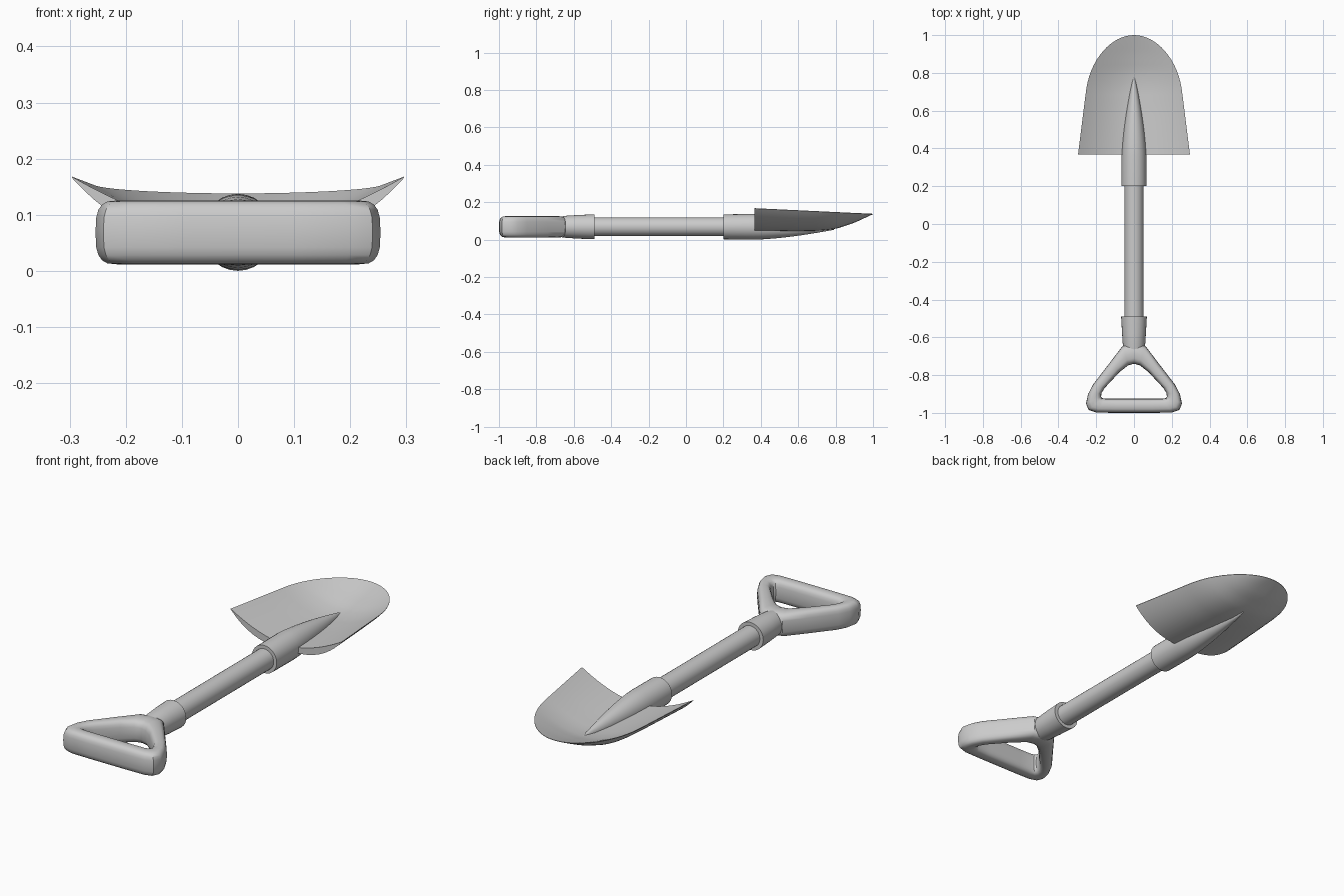
import bpy, bmesh
from math import cos, sin, pi, copysign

if "Cube" in bpy.data.objects:
    bpy.data.objects.remove(bpy.data.objects["Cube"])

CZ = 0.0685   # height of the shovel's long axis


def loft(name, rings, loop=False):
    """Skin closed cross-sections; cap the ends unless the rings form a loop."""
    bm = bmesh.new()
    vs = [[bm.verts.new(p) for p in r] for r in rings]
    n = len(rings[0])
    for k in range(len(vs) if loop else len(vs) - 1):
        a, b = vs[k], vs[(k + 1) % len(vs)]
        for i in range(n):
            j = (i + 1) % n
            bm.faces.new((a[i], a[j], b[j], b[i]))
    if not loop:
        bm.faces.new(vs[0])
        bm.faces.new(vs[-1])
    bmesh.ops.remove_doubles(bm, verts=bm.verts, dist=0.0004)
    bmesh.ops.recalc_face_normals(bm, faces=bm.faces)
    me = bpy.data.meshes.new(name)
    bm.to_mesh(me)
    bm.free()
    ob = bpy.data.objects.new(name, me)
    bpy.context.collection.objects.link(ob)
    bpy.ops.object.select_all(action='DESELECT')
    ob.select_set(True)
    bpy.context.view_layer.objects.active = ob
    bpy.ops.object.shade_smooth_by_angle(angle=0.6)
    return ob


def ellipse(y, rx, rz, z=CZ, n=28):
    return [(rx * cos(2 * pi * i / n), y, z + rz * sin(2 * pi * i / n)) for i in range(n)]


def lerp_table(table, y):
    for (y0, a), (y1, b) in zip(table, table[1:]):
        if y <= y1:
            return a + (b - a) * (y - y0) / (y1 - y0)
    return table[-1][1]


# Shaft
loft("shaft", [ellipse(-0.62, 0.05, 0.05), ellipse(0.32, 0.05, 0.05)])

# Handle collar, flowing into the D-grip
loft("handle_collar", [ellipse(-0.49, 0.068, 0.0665), ellipse(-0.58, 0.063, 0.063),
                       ellipse(-0.64, 0.059, 0.059), ellipse(-0.69, 0.05, 0.052)])

# D-grip: (outer x, y, inner x, y) down the right half, then mirrored
half = [(0, -0.63, 0, -0.74), (0.06, -0.645, 0.03, -0.748), (0.13, -0.737, 0.075, -0.782),
        (0.217, -0.85, 0.155, -0.868), (0.243, -0.9, 0.172, -0.895), (0.254, -0.95, 0.174, -0.914),
        (0.24, -0.985, 0.168, -0.922), (0.2, -0.998, 0.15, -0.925),
        (0.1, -1.0, 0.09, -0.925), (0, -1.0, 0, -0.925)]
stations = half + [(-a, b, -c, d) for a, b, c, d in half[-2:0:-1]]


def rounded(v):
    return copysign(abs(v) ** 0.65, v)


rings = []
for ox, oy, ix, iy in stations:
    ring = []
    for i in range(20):
        a = 2 * pi * i / 20
        c, s = rounded(cos(a)), rounded(sin(a))
        ring.append(((ox + ix) / 2 + (ox - ix) / 2 * c,
                     (oy + iy) / 2 + (oy - iy) / 2 * c, CZ + 0.057 * s))
    rings.append(ring)
loft("d_grip", rings, loop=True)

# Blade socket, tapering to a ridge along the blade
rings = [ellipse(0.2, 0.066, 0.0665)]
for k in range(11):
    s = k / 10
    t = 1 - s ** 1.5
    rings.append(ellipse(0.36 + 0.43 * s, 0.003 + 0.062 * t, 0.01 + 0.0585 * t, CZ - 0.006 * s))
rings[1] = ellipse(0.36, 0.0655, 0.0685)
loft("blade_socket", rings)

# Dished blade with thin rim and rounded tip
top_mid = [(0.36, 0.072), (0.6, 0.068), (0.72, 0.069), (0.8, 0.078), (0.9, 0.106), (1.0, 0.138)]
low_mid = [(0.36, 0.048), (0.6, 0.045), (0.72, 0.048), (0.8, 0.057), (0.9, 0.09), (1.0, 0.136)]
ROWS, COLS = 24, 24
rings = []
for k in range(ROWS + 1):
    y = 0.367 + 0.633 * sin(k / ROWS * pi / 2)
    t = max(0, (y - 0.7) / 0.3)
    w = (0.296 - 0.125 * (y - 0.367)) * max(0.0, 1 - t ** 2.2) ** 0.5 + 0.0001
    rim = 0.168 - 0.03 * ((y - 0.367) / 0.633)
    top, low = lerp_table(top_mid, y), lerp_table(low_mid, y)
    us = [sin((2 * i / COLS - 1) * pi / 2) for i in range(COLS + 1)]
    upper = [(w * u, y, top + (rim - top) * abs(u) ** 1.8) for u in us]
    lower = [(w * u, y, low + (rim - 0.002 - low) * abs(u) ** 2.8) for u in us[::-1]]
    rings.append(upper + lower)
loft("blade", rings)
